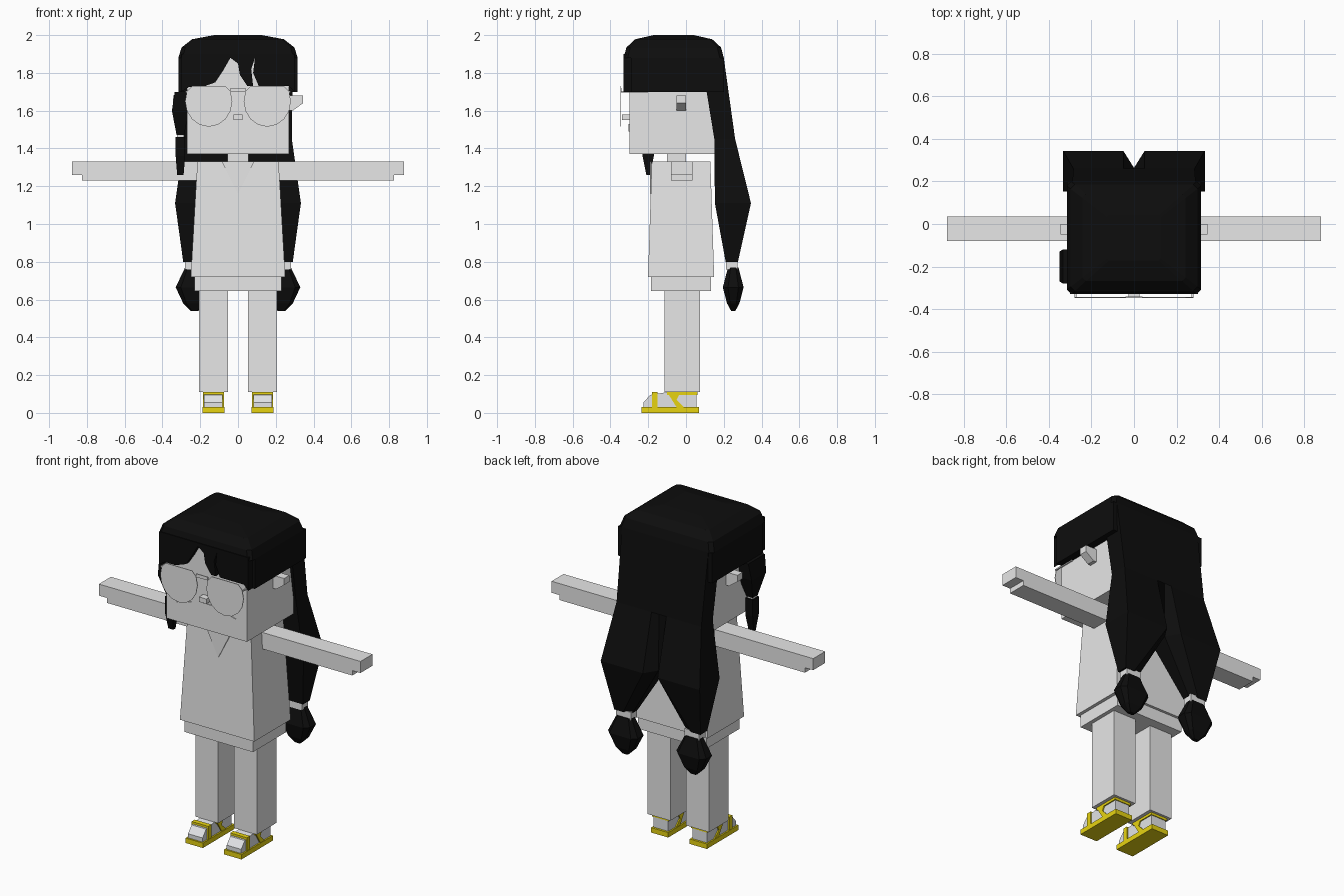
import bpy
import bmesh
from math import cos, sin, sqrt, tau

cube = bpy.data.objects.get("Cube")
if cube:
    bpy.data.objects.remove(cube, do_unlink=True)


def material(name, red, green, blue):
    mat = bpy.data.materials.new(name)
    mat.use_nodes = True
    mat.diffuse_color = (red, green, blue, 1)
    shader = mat.node_tree.nodes["Principled BSDF"]
    shader.inputs["Base Color"].default_value = mat.diffuse_color
    return mat


grey = material("light_grey", .8, .8, .8)
black = material("black_hair", .004, .004, .004)
yellow = material("yellow_sandal", .83, .68, .006)
white = material("white_foot", .95, .97, 1)


def loft(name, mat, rings):
    """Skin a closed flat-shaded solid through rings of equal point count."""
    bm = bmesh.new()
    loops = [[bm.verts.new(point) for point in ring] for ring in rings]
    for lower, upper in zip(loops, loops[1:]):
        for i in range(len(lower)):
            bm.faces.new((lower[i - 1], lower[i], upper[i], upper[i - 1]))
    bm.faces.new(loops[0])
    bm.faces.new(loops[-1])
    bmesh.ops.recalc_face_normals(bm, faces=bm.faces)
    mesh = bpy.data.meshes.new(name)
    bm.to_mesh(mesh)
    bm.free()
    mesh.materials.append(mat)
    bpy.context.collection.objects.link(bpy.data.objects.new(name, mesh))


def tapered(name, mat, x, y, rows, cut=0):
    """Stack rectangles (height, half width, half depth); cut trims their corners."""
    rings = []
    for z, wide, deep in rows:
        trim = cut * deep
        ring = []
        for i, j in ((-1, -1), (1, -1), (1, 1), (-1, 1)):
            along = (x + i * (wide - trim), y + j * deep, z)
            across = (x + i * wide, y + j * (deep - trim), z)
            if not cut:
                ring.append(along)
            elif i == j:
                ring += [across, along]
            else:
                ring += [along, across]
        rings.append(ring)
    loft(name, mat, rings)


def block(name, mat, centre, half, front, back, bottom, top):
    middle, deep = (front + back) / 2, (back - front) / 2
    tapered(name, mat, centre, middle, [(z, half, deep) for z in (bottom, top)])


def front_plate(name, mat, outline, front, back):
    """Extrude an (x, z) outline from front to back."""
    loft(name, mat, [[(x, y, z) for x, z in outline] for y in (front, back)])


def side_plate(name, mat, outline, centre, half):
    """Extrude a (y, z) outline across the width."""
    loft(name, mat, [[(x, y, z) for y, z in outline]
                     for x in (centre - half, centre + half)])


# Shared heights and depths
chin, shoulder, waist = 1.37, 1.33, .72
brow, crown = 1.7, 1.88
ankle, sole = .11, .03
face = -.3

# Head, neck and dress
block("head", grey, centre=0, half=.27, front=face, back=.15, bottom=chin, top=crown)
block("neck", grey, centre=0, half=.055, front=-.1, back=0, bottom=shoulder, top=chin)
tapered("dress", grey, 0, -.026, [(waist, .25, .175), (shoulder, .215, .155)])
block("dress_hem", grey, centre=0, half=.23, front=-.185, back=.133, bottom=.645, top=waist)
front_plate("neckline", grey, [(-.085, shoulder), (.085, shoulder), (0, 1.16)], -.19, -.182)

# Nose, mouth and glasses bridge
block("nose", grey, centre=0, half=.025, front=-.34, back=face, bottom=1.55, top=1.58)
front_plate("mouth", grey, [(-.2, 1.49), (0, 1.51), (.2, 1.49), (.04, 1.53), (-.04, 1.53)],
            face - .005, face)
block("glasses_bridge", grey, centre=0, half=.04, front=-.348, back=-.342,
      bottom=brow, top=brow + .02)

for s, side in ((1, "left"), (-1, "right")):
    # Flat-topped round lens, glasses arm and ear
    turns = [tau * i / 16 for i in range(16)]
    lens = [(s * (.155 + .125 * cos(t)), min(1.65 + .135 * sin(t), brow + .03)) for t in turns]
    front_plate(side + "_lens", grey, lens, -.347, -.343)
    block(side + "_glasses_arm", grey, centre=s * .275, half=.004, front=-.345, back=-.2,
          bottom=brow - .005, top=brow + .003)
    ear = [(.26, 1.6), (.29, 1.6), (.345, 1.64), (.345, 1.68), (.26, 1.68)]
    front_plate(side + "_ear", grey, [(s * x, z) for x, z in ear], -.05, 0)

    # Arm with a thinner fingertip block
    block(side + "_arm", grey, centre=s * .51, half=.315, front=-.08, back=.035,
          bottom=1.23, top=shoulder)
    block(side + "_fingers", grey, centre=s * .85, half=.03, front=-.08, back=.035,
          bottom=1.26, top=shoulder)

    # Leg, foot and sandal
    foot_x, strap_half = s * .13, .056
    block(side + "_leg", grey, centre=foot_x, half=.077, front=-.115, back=.075,
          bottom=ankle, top=waist)
    foot = [(-.225, sole), (-.225, .055), (-.19, .095), (-.1, ankle), (.055, ankle), (.055, sole)]
    side_plate(side + "_foot", white, foot, foot_x, half=.049)
    block(side + "_sole", yellow, centre=foot_x, half=.058, front=-.235, back=.068,
          bottom=0, top=sole)
    block(side + "_toe_strap", yellow, centre=foot_x, half=strap_half, front=-.18, back=-.15,
          bottom=sole, top=ankle)
    block(side + "_ankle_strap", yellow, centre=foot_x, half=strap_half, front=-.1, back=.06,
          bottom=ankle - .015, top=ankle)
    slant = [(-.1, ankle), (-.03, ankle), (-.05, .07), (-.01, sole), (-.05, sole)]
    side_plate(side + "_slanted_strap", yellow, slant, foot_x, strap_half)

    # Long hair half, parted at the centre of the back
    rings = []
    for z, inner, outer, front, back, notch in ((crown, 0, .29, .08, .2, 0),
                                                (1.45, 0, .285, .15, .26, 0),
                                                (1.11, 0, .333, .153, .344, .08),
                                                (.8, .18, .29, .21, .275, .02)):
        ring = [(inner, front), (outer, front), (outer, back),
                (inner + .05, back), (inner, back - notch)]
        rings.append([(s * x, y, z) for x, y in ring])
    loft(side + "_long_hair", black, rings)

    # Hair tie and tail end
    tail_x = s * .23
    block(side + "_hair_tie", grey, centre=tail_x, half=.05, front=.213, back=.273,
          bottom=.76, top=.81)
    widths = ((.54, .02), (.58, .06), (.665, .1), (.77, .05))
    tapered(side + "_tail_end", black, tail_x, .25, [(z, w, w * .55) for z, w in widths], cut=.5)

# Hair cap: straight sides, then a dome that flattens towards the top
block("hair_cap_sides", black, centre=0, half=.316, front=face + .01, back=.2,
      bottom=brow, top=crown)
dome = []
for step in range(4):
    angle = step * .47
    shrink = sqrt(cos(angle))
    dome.append((crown + .1215 * sin(angle), .316 * shrink, .265 * shrink))
tapered("hair_cap_top", black, 0, -.065, dome, cut=.08)

# Fringe with two partings, as heights above the brow
fringe = [(-.3, .2), (-.3, 0), (-.26, .025), (-.19, .025), (-.12, .05), (-.08, .11),
          (-.04, .18), (0, .15), (.01, .09), (.05, .03), (.08, .03), (.07, .12),
          (.09, .18), (.08, .1), (.11, .03), (.27, .03), (.3, 0), (.3, .2)]
front_plate("fringe", black, [(x, brow + rise) for x, rise in fringe], face - .03, face + .015)

# Single tied side lock
lock_x, lock_y = -.305, -.2
tapered("side_lock", black, lock_x, lock_y, [(brow, .03, .08), (1.6, .045, .07), (1.47, .02, .025)])
block("side_lock_tie", grey, lock_x, half=.018, front=-.22, back=-.18, bottom=1.45, top=1.48)
tapered("side_lock_end", black, lock_x, lock_y,
        [(1.46, .025, .03), (1.36, .025, .03), (1.26, .017, .01)])
